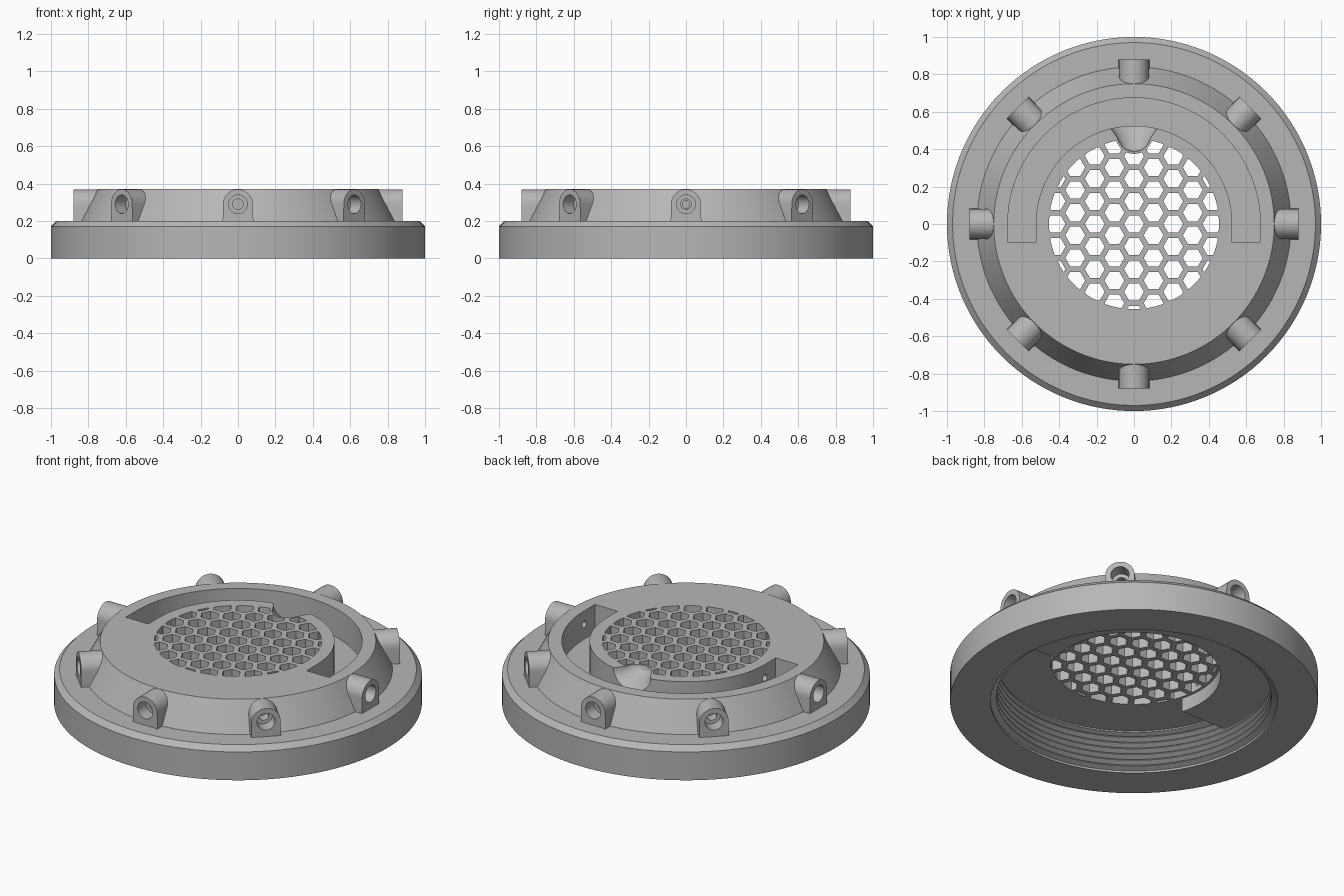
import bpy, bmesh, math
from mathutils import Matrix

cube = bpy.data.objects.get("Cube")
if cube:
    bpy.data.objects.remove(cube, do_unlink=True)

grey = bpy.data.materials.new("plain grey")
grey.use_nodes = True
GREY = (0.47, 0.47, 0.47, 1)
grey.diffuse_color = GREY
grey.node_tree.nodes["Principled BSDF"].inputs["Base Color"].default_value = GREY

TOP, CEILING, FLOOR, BLOCK = 0.37, 0.243, 0.20, 0.16
LUG_Z = 0.289


def finish(name, bm, matrix=Matrix()):
    bmesh.ops.transform(bm, matrix=matrix, verts=bm.verts)
    bmesh.ops.recalc_face_normals(bm, faces=bm.faces)
    mesh = bpy.data.meshes.new(name)
    bm.to_mesh(mesh)
    bm.free()
    mesh.materials.append(grey)
    obj = bpy.data.objects.new(name, mesh)
    bpy.context.collection.objects.link(obj)
    return obj


def lathe(name, profile, steps=128, matrix=Matrix()):
    """Solid of revolution; the profile starts and ends on the axis."""
    bm = bmesh.new()
    verts = [bm.verts.new((r, 0, z)) for r, z in profile]
    edges = [bm.edges.new(pair) for pair in zip(verts, verts[1:])]
    bmesh.ops.spin(bm, geom=verts + edges, axis=(0, 0, 1), cent=(0, 0, 0),
                   angle=math.tau, steps=steps, use_duplicate=False)
    bmesh.ops.remove_doubles(bm, verts=bm.verts, dist=1e-5)
    return finish(name, bm, matrix)


def prism(name, outlines, z0, z1, matrix=Matrix()):
    bm = bmesh.new()
    for outline in outlines:
        face = bm.faces.new([bm.verts.new((x, y, z0)) for x, y in outline])
        top = bmesh.ops.extrude_face_region(bm, geom=[face])["geom"]
        moved = [v for v in top if isinstance(v, bmesh.types.BMVert)]
        bmesh.ops.translate(bm, verts=moved, vec=(0, 0, z1 - z0))
    return finish(name, bm, matrix)


def arc(radius, start, end, steps, cx=0, cy=0):
    angles = [math.radians(start + (end - start) * i / steps) for i in range(steps + 1)]
    return [(cx + radius * math.cos(a), cy + radius * math.sin(a)) for a in angles]


def boolean(target, tool, operation="DIFFERENCE", keep=False):
    mod = target.modifiers.new("cut", "BOOLEAN")
    mod.operation, mod.object, mod.solver = operation, tool, "EXACT"
    bpy.context.view_layer.objects.active = target
    bpy.ops.object.modifier_apply(modifier=mod.name)
    if not keep:
        bpy.data.objects.remove(tool, do_unlink=True)


# Flange with chamfer and conical raised crown
cap = lathe("vented_cap", [(0, 0), (1, 0), (1, 0.17), (0.97, 0.20), (0.84, 0.20),
                           (0.75, TOP), (0, TOP)])

# Eight round-topped screw lugs
lug_outline = [(-0.082, -0.1)] + arc(0.08, 180, 0, 20) + [(0.082, -0.1)]
turns = [Matrix.Rotation(math.tau * i / 8, 4, "Z") for i in range(8)]
stand = Matrix.Rotation(math.pi / 2, 4, "X")
for turn in turns:
    place = turn @ Matrix.Translation((0, 0, LUG_Z)) @ stand
    boolean(cap, prism("lug", [lug_outline], 0.72, 0.88, place), "UNION")

# Threaded bore, left full above the wire channel
thread = [(0, -0.05), (0.78, -0.05), (0.78, 0.012)]
pitch, count = 0.036, 6
for i in range(count):
    z = 0.012 + i * pitch
    thread += [(0.748, z + pitch * 0.35), (0.748, z + pitch * 0.5), (0.78, z + pitch * 0.85)]
thread += [(0.745, CEILING - 0.008), (0.745, CEILING), (0, CEILING)]
bore = lathe("bore_cutter", thread)
hanging = prism("channel_block", [[(0.9, -0.13), (0.9, 0.9), (-0.9, 0.9), (-0.9, -0.13)]],
                BLOCK, 0.3)
boolean(hanging, lathe("recess", [(0, 0), (0.47, 0), (0.47, 0.5), (0, 0.5)], 96))
boolean(bore, hanging)
boolean(cap, bore)

# Horseshoe wire channel
channel = ([(0.675, -0.1)] + arc(0.675, 0, 180, 64) + [(-0.675, -0.1), (-0.525, -0.1)]
           + arc(0.525, 180, 0, 64) + [(0.525, -0.1)])
boolean(cap, prism("channel_cutter", [channel], FLOOR, 0.5))

# Stepped screw holes; the two side ones run on through the channel
for i, turn in enumerate(turns):
    place = turn @ Matrix.Translation((0, 0, LUG_Z)) @ stand
    hole = [(0, 0.74), (0.028, 0.74), (0.028, 0.80), (0.05, 0.80), (0.05, 0.92), (0, 0.92)]
    if i % 4 == 2:
        hole = [(0, 0.43), (0.02, 0.43), (0.02, 0.76), (0.028, 0.76)] + hole[2:]
    boolean(cap, lathe("screw_hole", hole, 32, place))

# Flared scoop leading from the channel towards the grille
flare = [(0, 0.385), (0.04, 0.395), (0.065, 0.415), (0.08, 0.44), (0.095, 0.47),
         (0.12, 0.505), (0.16, 0.545), (0, 0.545)]
tilt = (Matrix.Translation((0, 0, TOP + 0.002)) @ Matrix.Diagonal((1, 1, 0.7, 1))
        @ Matrix.Rotation(-math.pi / 2, 4, "X"))
scoop = lathe("scoop_cutter", flare, 48, tilt)

# Honeycomb grille clipped to a circle
step, cells = 0.121, []
for col in range(-5, 6):
    for row in range(-5, 6):
        x, y = col * step * 0.866, (row + (col % 2) / 2) * step
        if math.hypot(x, y) < 0.5:
            cells.append(arc(0.053, 0, 300, 5, x, y))
grille = prism("grille_cutter", cells, 0.1, 0.5)
boolean(grille, lathe("grille_limit", [(0, 0), (0.455, 0), (0.455, 0.6), (0, 0.6)], 96),
        "INTERSECT")
shield = lathe("scoop_shield", [(r * 1.08, y - 0.012) for r, y in flare], 48,
               Matrix.Diagonal((1, 1, 3, 1)) @ Matrix.Translation((0, 0, -0.25)) @ tilt)
boolean(grille, shield)
boolean(cap, grille)
boolean(cap, scoop)

# Smooth curved walls, keep crisp edges
bpy.ops.object.select_all(action="DESELECT")
cap.select_set(True)
bpy.context.view_layer.objects.active = cap
bpy.ops.object.shade_smooth_by_angle(angle=math.radians(25))
